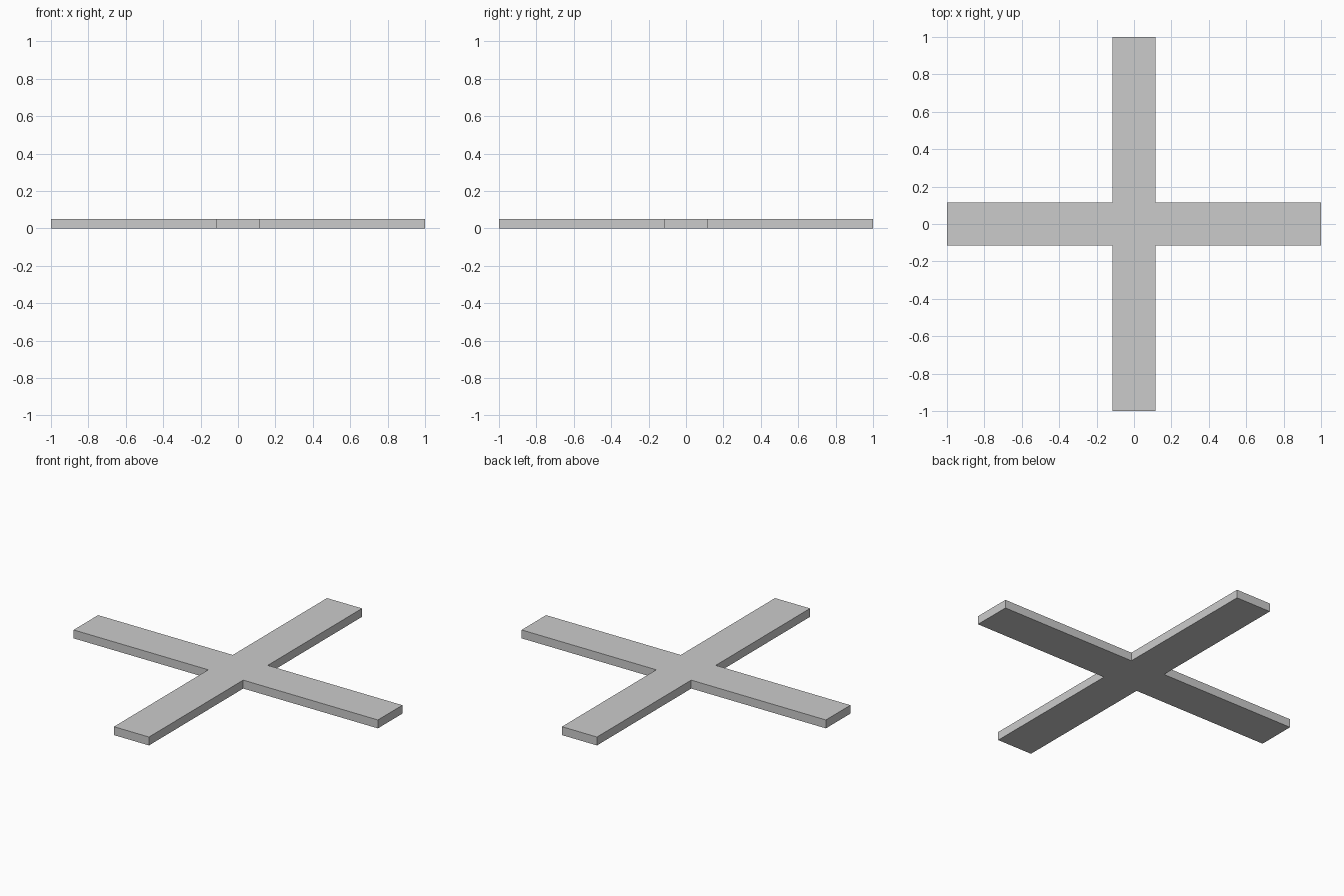
import bpy
import bmesh

if "Cube" in bpy.data.objects:
    bpy.data.objects.remove(bpy.data.objects["Cube"])

ARM = 1.0       # centre to arm tip
HALF = 0.115    # half arm width
THICK = 0.05

# Cross outline: one corner's three points, turned a quarter four times
corner = [(ARM, -HALF), (ARM, HALF), (HALF, HALF)]
outline = []
for _ in range(4):
    outline += corner
    corner = [(-y, x) for x, y in corner]

# Flat cross plate, extruded upward from the ground
bm = bmesh.new()
base = bm.faces.new([bm.verts.new((x, y, 0)) for x, y in outline])
extruded = bmesh.ops.extrude_face_region(bm, geom=[base], use_keep_orig=True)
top_verts = [g for g in extruded["geom"] if isinstance(g, bmesh.types.BMVert)]
bmesh.ops.translate(bm, verts=top_verts, vec=(0, 0, THICK))
bmesh.ops.recalc_face_normals(bm, faces=bm.faces)

mesh = bpy.data.meshes.new("cross_plate")
bm.to_mesh(mesh)
bm.free()
bpy.context.collection.objects.link(bpy.data.objects.new("cross_plate", mesh))
